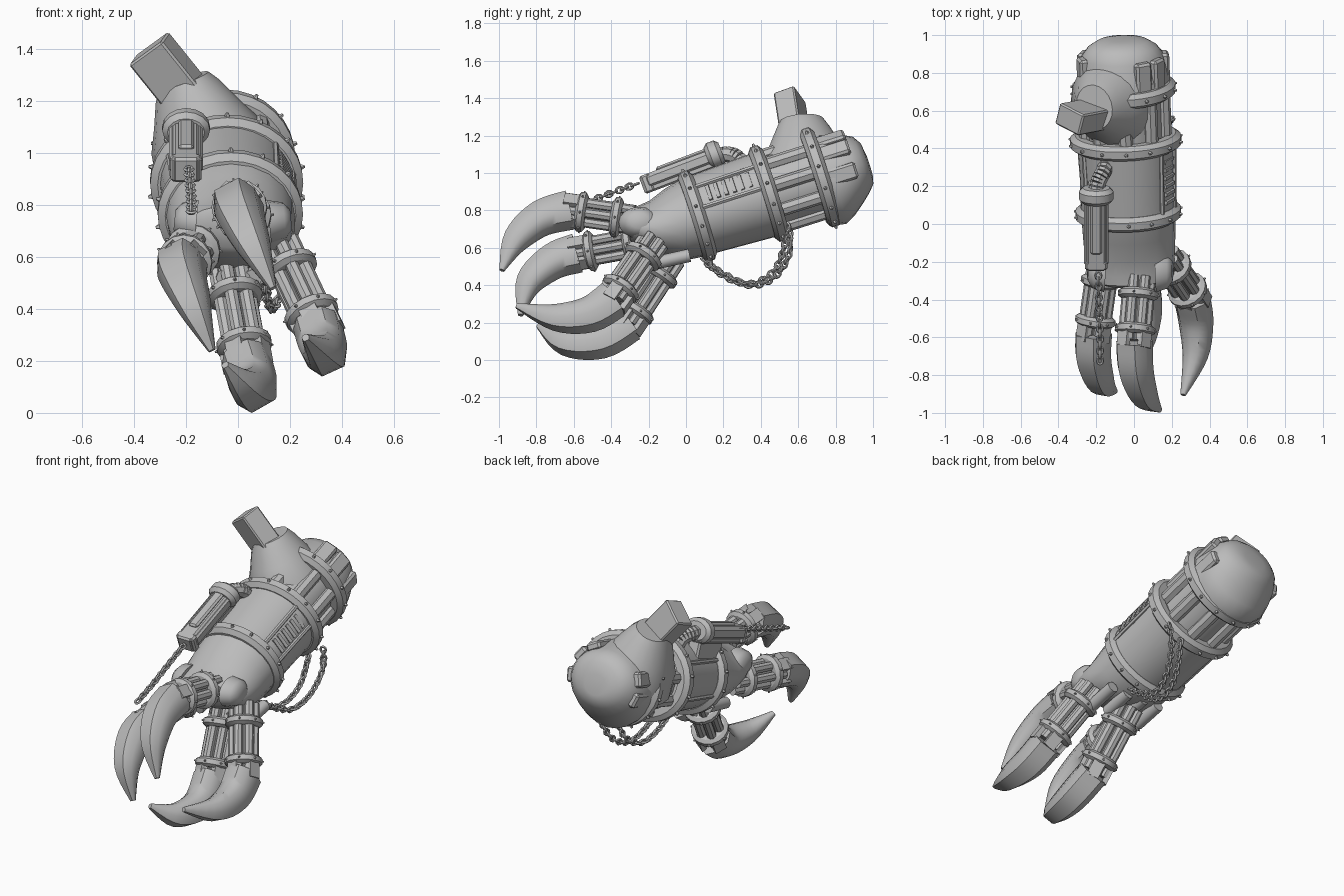
import bpy, bmesh, math
from mathutils import Vector, Matrix

if "Cube" in bpy.data.objects:
    bpy.data.objects.remove(bpy.data.objects["Cube"])

steel = bpy.data.materials.new("steel grey")
steel.diffuse_color = (0.5, 0.5, 0.5, 1)
steel.use_nodes = True
steel.node_tree.nodes["Principled BSDF"].inputs["Base Color"].default_value = steel.diffuse_color
ORIGIN = Vector((-0.03, 0.06, 0.77))          # centre of the front arm band
AXIS = Vector((-0.035, 0.95, 0.30)).normalized()


def finish(name, bm, angle=35):
    bmesh.ops.recalc_face_normals(bm, faces=bm.faces)
    me = bpy.data.meshes.new(name)
    bm.to_mesh(me)
    bm.free()
    me.materials.append(steel)
    ob = bpy.data.objects.new(name, me)
    bpy.context.collection.objects.link(ob)
    bpy.ops.object.select_all(action='DESELECT')
    ob.select_set(True)
    bpy.context.view_layer.objects.active = ob
    bpy.ops.object.shade_smooth_by_angle(angle=math.radians(angle))
    return ob


def frame(axis):
    side = axis.cross(Vector((0, 0, 1))).normalized()
    return side, side.cross(axis).normalized()


def loft(bm, rings, closed=False):
    vs = [[bm.verts.new(p) for p in ring] for ring in rings]
    n = len(vs[0])
    for i in range(len(vs) if closed else len(vs) - 1):
        a, b = vs[i], vs[(i + 1) % len(vs)]
        for j in range(n):
            bm.faces.new((a[j], a[(j + 1) % n], b[(j + 1) % n], b[j]))
    if not closed:
        bm.faces.new(vs[0])
        bm.faces.new(vs[-1])


def turned(bm, o, axis, profile, sides):
    """profile rows: distance, half width, half height, height offset"""
    u, v = frame(axis)
    rings = []
    for t, ru, rv, dv in profile:
        c = o + axis * t + v * dv
        rings.append([c + u * ru * math.cos(a) + v * rv * math.sin(a)
                      for a in (2 * math.pi * k / sides for k in range(sides))])
    loft(bm, rings)


def rod(bm, p, q, r, sides=6, r2=None):
    p, q = Vector(p), Vector(q)
    r2 = r if r2 is None else r2
    turned(bm, p, (q - p).normalized(), [(0, r, r, 0), ((q - p).length, r2, r2, 0)], sides)


def band(bm, c, axis, ru, rv, wide, thick, sides=24, studs=0):
    """chamfered hoop with pointed studs"""
    u, v = frame(axis)
    sec = [(-.5, 0), (-.5, .6), (-.25, 1), (.25, 1), (.5, .6), (.5, 0)]
    rings = []
    for k in range(sides):
        a = 2 * math.pi * k / sides
        rings.append([c + axis * s * wide + u * math.cos(a) * (ru - thick + thick * h)
                      + v * math.sin(a) * (rv - thick + thick * h) for s, h in sec])
    loft(bm, rings, True)
    for k in range(studs):
        a = 2 * math.pi * (k + .5) / studs
        d = u * math.cos(a) + v * math.sin(a)
        p = c + u * math.cos(a) * ru + v * math.sin(a) * rv
        rod(bm, p - d * .01, p + d * wide * .17, wide * .18, 5, wide * .07)


def box(bm, c, size, rot=Matrix.Identity(3)):
    m = Matrix.Translation(c) @ rot.to_4x4() @ Matrix.Diagonal((*size, 1))
    return bmesh.ops.create_cube(bm, size=1, matrix=m)["verts"]


def basis(x, y, z):
    return Matrix((x, y, z)).transposed()


def spline(pts, steps):
    """smooth path through tuples of any length"""
    out = []
    for i in range(len(pts) - 1):
        p = [pts[max(i - 1, 0)], pts[i], pts[i + 1], pts[min(i + 2, len(pts) - 1)]]
        for s in range(steps):
            t = s / steps
            out.append([.5 * (2 * b + (c - a) * t + (2 * a - 5 * b + 4 * c - d) * t * t
                              + (3 * b - a - 3 * c + d) * t ** 3) for a, b, c, d in zip(*p)])
    return out + [list(pts[-1])]


U, V = frame(AXIS)


def on_arm(t, deg, ru, rv):
    a = math.radians(deg)
    return ORIGIN + AXIS * t + U * ru * math.cos(a) + V * rv * math.sin(a)


# forearm shell, exposed core and rear cap
bm = bmesh.new()
turned(bm, ORIGIN, AXIS, [(-.03, .25, .215, 0), (.2, .25, .225, 0), (.43, .26, .235, 0)], 32)
finish("forearm_shell", bm)
bm = bmesh.new()
turned(bm, ORIGIN, AXIS, [(.4, .205, .2, 0), (.72, .205, .2, 0)], 24)
finish("rear_core", bm)
bm = bmesh.new()
turned(bm, ORIGIN, AXIS, [(.66, .24, .25, -.015), (.75, .245, .25, -.03), (.81, .235, .222, -.025),
                          (.87, .22, .19, -.01), (.92, .185, .155, 0), (.95, .135, .115, -.005),
                          (.96, .07, .06, -.02)], 24)
finish("rear_cap", bm, 40)

# three studded arm bands
for name, t, ru, rv in (("front_band", 0, .28, .25), ("middle_band", .4, .295, .265),
                        ("rear_band", .69, .275, .275)):
    bm = bmesh.new()
    band(bm, ORIGIN + AXIS * t, AXIS, ru, rv, .08, .07, 32, 14)
    finish(name, bm)

# lengthwise struts around the core and ribs on the cap
bm = bmesh.new()
for k in range(9):
    rod(bm, on_arm(.38, k * 40 + 10, .21, .2), on_arm(.7, k * 40 + 10, .21, .2), .038, 8)
finish("core_struts", bm)
bm = bmesh.new()
for deg in (-5, 35, 62, 165, 200):
    a = math.radians(deg)
    d, s = U * math.cos(a) + V * math.sin(a), -U * math.sin(a) + V * math.cos(a)
    box(bm, on_arm(.78, deg, .22, .195), (.09, .2, .05), basis(s, AXIS, d))
bmesh.ops.bevel(bm, geom=bm.edges[:], offset=.012, segments=1, affect='EDGES')
finish("cap_ribs", bm)

# vent bars and edge rails on the shell
bm = bmesh.new()
for k in range(6):
    rod(bm, on_arm(.09 + k * .045, 16, .252, .228), on_arm(.09 + k * .045, 38, .252, .228), .014, 4)
for deg in (10, 44, 150, 205):
    rod(bm, on_arm(.02, deg, .248, .222), on_arm(.39, deg, .258, .232), .013, 6)
finish("vent_bars", bm)

# palm with side knuckles and underside rods
bm = bmesh.new()
turned(bm, ORIGIN, AXIS, [(0, .25, .22, 0), (-.12, .245, .2, -.008), (-.22, .24, .16, -.005),
                          (-.31, .23, .12, .025), (-.36, .2, .1, .045), (-.38, .14, .07, .05)], 20)
finish("palm", bm, 40)
bm = bmesh.new()
for sx in (-1, 1):
    c = Vector((-.02 + sx * .14, -.25, .735))
    turned(bm, c, Vector((sx, 0, .1)).normalized(),
           [(0, .11, .085, 0), (.06, .09, .07, 0), (.085, .05, .04, 0)], 16)
for sx in (-.16, -.05, .06, .17):
    rod(bm, (sx, .02, .56), (sx, -.16, .52), .035, 8)
finish("palm_knuckles", bm, 60)

# fingers: rod bundle, two hoops, sleeve and curved claw
FINGERS = {
    "upper": ((.03, -.28, .75), [(.0, -.62, .80), (.01, -.775, .755), (.06, -.91, .64), (.135, -.985, .48)]),
    "left": ((-.16, -.2, .64), [(-.215, -.58, .57), (-.215, -.71, .525), (-.17, -.84, .41), (-.1, -.885, .24)]),
    "lower": ((-.03, -.08, .55), [(.035, -.31, .2), (.06, -.46, .105), (.03, -.65, .1), (-.05, -.79, .185)]),
    "right": ((.16, -.17, .64), [(.31, -.39, .325), (.33, -.52, .245), (.325, -.7, .23), (.26, -.905, .29)]),
}
for name, (start, path) in FINGERS.items():
    p, q = Vector(start), Vector(path[0])
    ax = (q - p).normalized()
    u, v = frame(ax)
    bm = bmesh.new()
    rod(bm, p, q, .05, 8)
    for k in range(6):
        a = math.pi * k / 3
        d = (u * math.cos(a) + v * math.sin(a)) * .06
        rod(bm, p + d, q + d, .027, 8)
    finish(name + "_finger_rods", bm)
    bm = bmesh.new()
    for f in (.27, .82):
        band(bm, p.lerp(q, f), ax, .107, .107, .055, .05, 16, 7)
    for k in range(4):
        a = math.pi * (k / 2 + .25)
        d = u * math.cos(a) + v * math.sin(a)
        box(bm, p.lerp(q, .96) + d * .078, (.07, .1, .03), basis(ax.cross(d), ax, d))
    finish(name + "_finger_hoops", bm)
    bm = bmesh.new()
    rows = [(*c, *s) for c, s in zip(path, ((.088, .1), (.085, .09), (.062, .068), (.014, .014)))]
    rows = spline(rows, 5)
    pts = [Vector(r[:3]) for r in rows]
    n = (pts[5] - pts[0]).cross(pts[-1] - pts[5]).normalized()
    rings = []
    for i, r in enumerate(rows):
        tan = (pts[min(i + 1, len(pts) - 1)] - pts[max(i - 1, 0)]).normalized()
        w = n.cross(tan).normalized()
        # flat sides, ridged outer and inner edges
        rings.append([pts[i] + n * r[3] * a + w * r[4] * b for a, b in
                      ((1, -.35), (1, .45), (.6, .9), (0, 1), (-.6, .9), (-1, .45),
                       (-1, -.35), (-.6, -.95), (.6, -.95))])
    loft(bm, rings)
    finish(name + "_claw", bm, 40)

# shoulder boss and angled horn on the rear top
bm = bmesh.new()
ba = Vector((-.34, -.1, .9)).normalized()
turned(bm, Vector((-.085, .655, .95)), ba, [(0, .25, .235, 0), (.13, .235, .215, 0), (.22, .19, .17, 0),
                                            (.31, .145, .13, 0), (.355, .12, .1, 0)], 20)
finish("shoulder_boss", bm, 40)
bm = bmesh.new()
hd = Vector((-.62, -.12, .77)).normalized()
hy = Vector((.3, 1, .3)).normalized()
hx = hy.cross(hd).normalized()
hy = hd.cross(hx)
box(bm, Vector((-.232, .575, 1.265)), (.17, .12, .36), basis(hx, hy, hd))
bmesh.ops.bevel(bm, geom=bm.edges[:], offset=.008, segments=1, affect='EDGES')
finish("shoulder_horn", bm)

# launcher box riding on the upper left
la = Vector((0, .935, .355))
lz = Vector((0, -.355, .935))
lm = basis(Vector((1, 0, 0)), la, lz)
lc = Vector((-.2, -.02, 1.015))
bm = bmesh.new()
for off, size in (((0, 0, 0), (.1, .46, .1)), ((-.045, 0, .01), (.04, .4, .06)), ((.045, 0, .01), (.04, .4, .06)),
                  ((0, .02, .05), (.06, .3, .03)),
                  ((0, -.2, 0), (.12, .05, .1)), ((0, .1, -.09), (.08, .24, .12))):
    box(bm, lc + lm @ Vector(off), size, lm)
bmesh.ops.bevel(bm, geom=bm.edges[:], offset=.01, segments=1, affect='EDGES')
band(bm, lc + lm @ Vector((0, .19, .015)), la, .092, .075, .085, .05, 16)
finish("launcher", bm)
bm = bmesh.new()
hose = [Vector(r) for r in spline([(-.2, .15, 1.09), (-.19, .22, 1.1), (-.16, .28, 1.08), (-.14, .33, 1.0)], 4)]
for a, b in zip(hose, hose[1:]):
    rod(bm, a, b, .042, 8)
finish("launcher_hose", bm)


# chains of interlocked links
def chain(name, pts, pitch=.03):
    path = [Vector(r) for r in spline(pts, 24)]
    bm, run, k = bmesh.new(), 0, 0
    for a, b in zip(path, path[1:]):
        run += (b - a).length
        if run < pitch:
            continue
        run, k = run - pitch, k + 1
        d = (b - a).normalized()
        u, v = frame(d)
        s, o = (u, v) if k % 2 else (v, u)
        rings = []
        for i in range(8):
            t = math.pi * i / 4
            out = d * math.cos(t) + s * math.sin(t)
            c = b + d * math.cos(t) * .021 + s * math.sin(t) * .015
            rings.append([c + (out * math.cos(w) + o * math.sin(w)) * .0075
                          for w in (2 * math.pi * j / 5 for j in range(5))])
        loft(bm, rings, True)
    finish(name, bm, 60)


chain("front_chain", [(-.19, -.24, .95), (-.185, -.42, .885), (-.18, -.58, .825), (-.18, -.74, .77)])
chain("hanging_chain_outer", [(.1, .07, .55), (.11, .2, .46), (.13, .35, .4), (.16, .48, .45),
                              (.19, .555, .58), (.2, .55, .72)])
chain("hanging_chain_inner", [(.02, .09, .54), (.04, .22, .44), (.06, .36, .41), (.09, .48, .49), (.11, .54, .66)])
